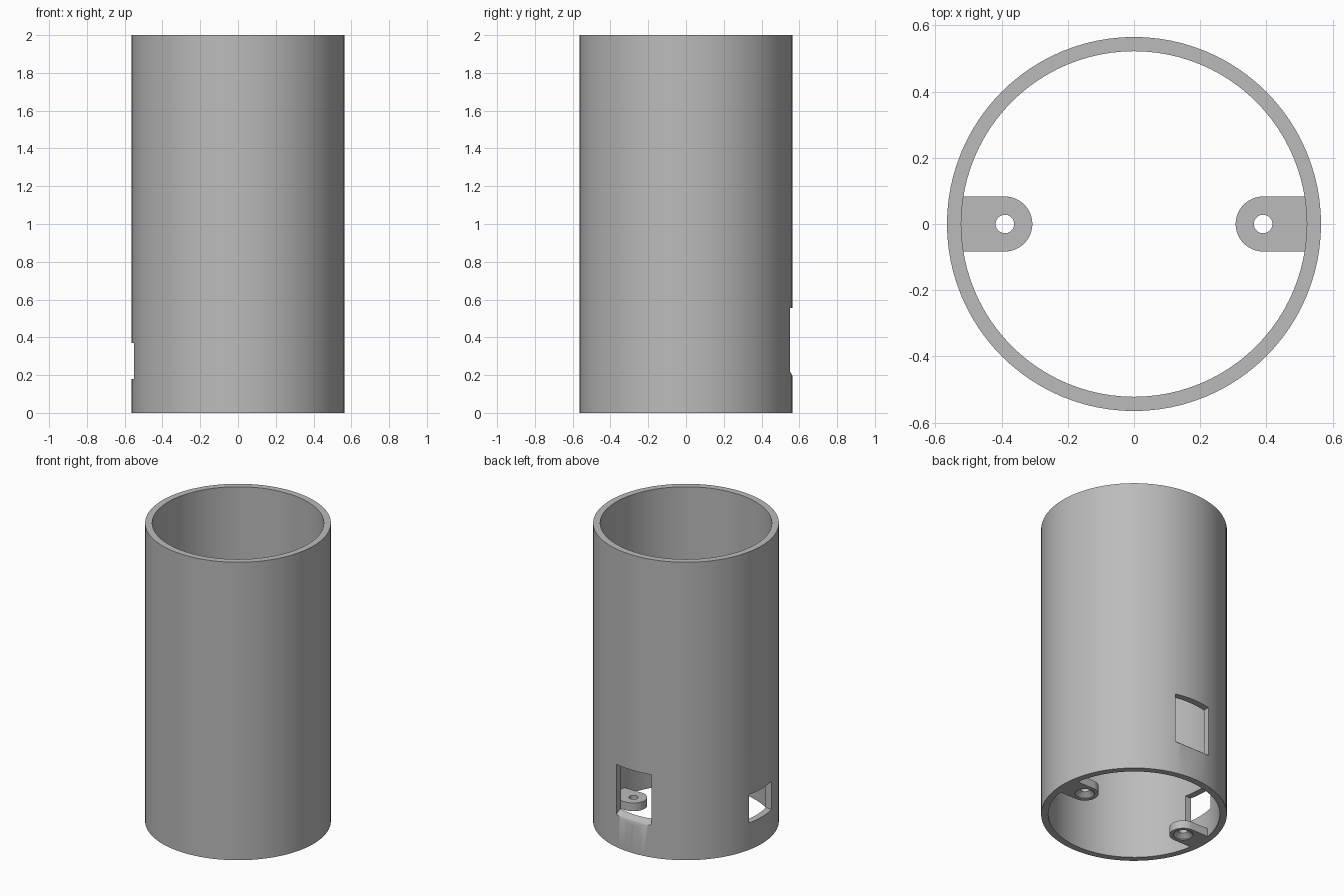
import bpy, bmesh, math
from mathutils import Matrix, Vector

if "Cube" in bpy.data.objects:
    bpy.data.objects.remove(bpy.data.objects["Cube"], do_unlink=True)

OUTER, INNER, HEIGHT = 0.565, 0.522, 2.0
SEGMENTS = 96

grey = bpy.data.materials.new("plain grey")
grey.use_nodes = True
colour = (0.5, 0.5, 0.5, 1)
grey.diffuse_color = colour
grey.node_tree.nodes["Principled BSDF"].inputs["Base Color"].default_value = colour


def make_object(name, bm):
    bmesh.ops.recalc_face_normals(bm, faces=bm.faces)
    mesh = bpy.data.meshes.new(name)
    bm.to_mesh(mesh)
    bm.free()
    obj = bpy.data.objects.new(name, mesh)
    bpy.context.collection.objects.link(obj)
    mesh.materials.append(grey)
    return obj


def prism(name, points, offset):
    """Extrude a closed outline of 3D points along an offset."""
    bm = bmesh.new()
    face = bm.faces.new([bm.verts.new(p) for p in points])
    extruded = bmesh.ops.extrude_face_region(bm, geom=[face], use_keep_orig=True)
    moved = [v for v in extruded["geom"] if isinstance(v, bmesh.types.BMVert)]
    bmesh.ops.translate(bm, verts=moved, vec=Vector(offset))
    return make_object(name, bm)


def lathe(name, profile, segments, centre=(0, 0, 0)):
    """Revolve a closed (radius, z) profile around a vertical axis."""
    bm = bmesh.new()
    rings = []
    for i in range(segments):
        a = math.tau * i / segments
        rings.append([bm.verts.new((r * math.cos(a), r * math.sin(a), z)) for r, z in profile])
    n = len(profile)
    for i in range(segments):
        a, b = rings[i], rings[(i + 1) % segments]
        for j in range(n):
            k = (j + 1) % n
            bm.faces.new((a[j], b[j], b[k], a[k]))
    bmesh.ops.remove_doubles(bm, verts=bm.verts, dist=1e-6)
    bmesh.ops.translate(bm, verts=bm.verts, vec=Vector(centre))
    return make_object(name, bm)


def select_only(obj):
    bpy.ops.object.select_all(action="DESELECT")
    obj.select_set(True)
    bpy.context.view_layer.objects.active = obj


def cut(obj, cutter):
    mod = obj.modifiers.new("cut", "BOOLEAN")
    mod.operation = "DIFFERENCE"
    mod.solver = "EXACT"
    mod.object = cutter
    select_only(obj)
    bpy.ops.object.modifier_apply(modifier=mod.name)
    bpy.data.objects.remove(cutter, do_unlink=True)


def smooth(obj):
    select_only(obj)
    bpy.ops.object.shade_smooth_by_angle(angle=math.radians(30))


# Open tube
tube = lathe("tube", [(OUTER, 0), (OUTER, HEIGHT), (INNER, HEIGHT), (INNER, 0)], SEGMENTS)

# Back window with a rounded outer sill
half, top, sill, radius = 0.13, 0.555, 0.18, 0.06
outline = [(0.4, top), (0.4, sill + radius)]
for i in range(13):
    a = math.pi / 2 * (1 - i / 12)
    outline.append((OUTER - radius + radius * math.cos(a), sill + radius * math.sin(a)))
outline += [(0.7, sill), (0.7, top)]
cut(tube, prism("back_window_cutter", [(-half, y, z) for y, z in outline], (2 * half, 0, 0)))

# Plain window in the side wall
half, low, high = 0.12, 0.18, 0.37
corners = [(-half, low), (half, low), (half, high), (-half, high)]
cut(tube, prism("side_window_cutter", [(-0.7, y, z) for y, z in corners], (0.3, 0, 0)))
smooth(tube)

# Pair of mounting tabs with countersunk screw holes
centre_x, tab_radius, thickness = 0.39, 0.083, 0.055
for side, name in ((1, "left_mounting_tab"), (-1, "right_mounting_tab")):
    outline = [(0.53, -tab_radius), (0.53, tab_radius)]
    for i in range(25):
        a = math.pi / 2 + math.pi * i / 24
        outline.append((centre_x + tab_radius * math.cos(a), tab_radius * math.sin(a)))
    tab = prism(name, [(side * x, y, 0) for x, y in outline], (0, 0, thickness))
    hole = [(0, -0.02), (0.06, -0.02), (0.06, 0.005), (0.028, 0.03), (0.028, 0.1), (0, 0.1)]
    bm_hole = lathe("screw_hole_cutter", hole, 32, (side * centre_x, 0, 0))
    cut(tab, bm_hole)
    smooth(tab)
